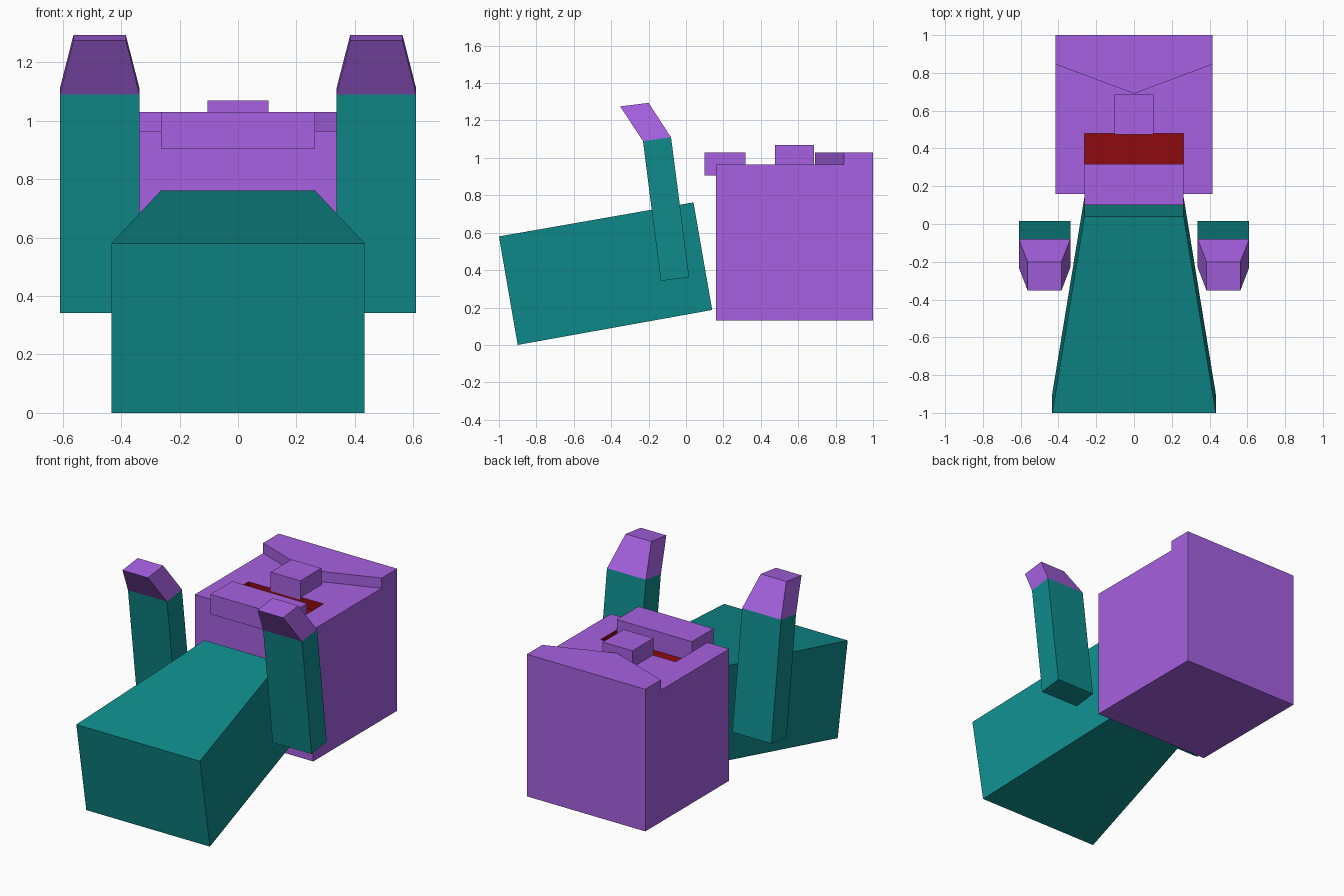
import bpy, bmesh
from mathutils import Vector

if "Cube" in bpy.data.objects:
    bpy.data.objects.remove(bpy.data.objects["Cube"])


def material(name, rgb):
    m = bpy.data.materials.new(name)
    m.diffuse_color = (*rgb, 1)
    m.use_nodes = True
    m.node_tree.nodes["Principled BSDF"].inputs["Base Color"].default_value = m.diffuse_color
    return m


PURPLE = material("purple", (0.38, 0.12, 0.75))
TEAL = material("teal", (0.005, 0.26, 0.26))
RED = material("red", (0.27, 0.003, 0.005))


def finish(bm, name, *mats):
    bmesh.ops.recalc_face_normals(bm, faces=bm.faces)
    me = bpy.data.meshes.new(name)
    bm.to_mesh(me)
    bm.free()
    for m in mats:
        me.materials.append(m)
    ob = bpy.data.objects.new(name, me)
    bpy.context.collection.objects.link(ob)
    return ob


def loft(name, a, b, mat):
    """Solid between two matching loops of points."""
    bm = bmesh.new()
    va, vb = [[bm.verts.new(p) for p in loop] for loop in (a, b)]
    bm.faces.new(va)
    bm.faces.new(vb)
    n = len(va)
    for i in range(n):
        j = (i + 1) % n
        bm.faces.new((va[i], va[j], vb[j], vb[i]))
    return finish(bm, name, mat)


def rect(x0, x1, y0, y1, z):
    return [(x0, y0, z), (x1, y0, z), (x1, y1, z), (x0, y1, z)]


def box(name, x, y0, y1, z0, z1, mat):
    return loft(name, rect(-x, x, y0, y1, z0), rect(-x, x, y0, y1, z1), mat)


def span(x0, x1, low, high):
    """Four-point loop from two (y, z) points stretched along x."""
    return [(x0, *low), (x1, *low), (x1, *high), (x0, *high)]


# Head lying face up, with a sunken red mouth
bm = bmesh.new()
bmesh.ops.create_cube(bm, size=1)
for v in bm.verts:
    v.co = Vector((v.co.x * 0.83, 0.58 + v.co.y * 0.84, 0.5475 + v.co.z * 0.835))
bm.normal_update()
face = max(bm.faces, key=lambda f: f.calc_center_median().z)
bmesh.ops.inset_individual(bm, faces=[face], thickness=0.1)
for v in face.verts:
    v.co.x = 0.263 if v.co.x > 0 else -0.263
    v.co.y = 0.48 if v.co.y > 0.58 else 0.312
floor = bmesh.ops.extrude_discrete_faces(bm, faces=[face])["faces"][0]
bmesh.ops.translate(bm, verts=floor.verts, vec=(0, 0, -0.06))
floor.material_index = 1
for e in floor.edges:
    for f in e.link_faces:
        f.material_index = 1
finish(bm, "head", PURPLE, RED)

# Raised face features
box("jaw", 0.263, 0.10, 0.317, 0.905, 1.03, PURPLE)
box("nose", 0.104, 0.475, 0.685, 0.95, 1.07, PURPLE)
brow = [(-0.415, 0.845), (0, 0.69), (0.415, 0.845), (0.415, 1), (-0.415, 1)]
loft("brow", [(x, y, 0.965) for x, y in brow], [(x, y, 1.03) for x, y in brow], PURPLE)

# Torso: tilted, wide at the front and narrow at the neck
loft("torso",
     span(-0.433, 0.433, (-0.90, 0.0), (-1.0, 0.58)),
     span(-0.263, 0.263, (0.14, 0.187), (0.04, 0.762)), TEAL)

# Raised arms with bent, tapered hands
for side, s in (("left", -1), ("right", 1)):
    wrist = span(s * 0.337, s * 0.61, (-0.23, 1.09), (-0.08, 1.11))
    loft(side + "_arm", span(s * 0.337, s * 0.61, (-0.135, 0.342), (0.017, 0.362)), wrist, TEAL)
    loft(side + "_hand", wrist,
         span(s * 0.384, s * 0.563, (-0.352, 1.275), (-0.20, 1.294)), PURPLE)
